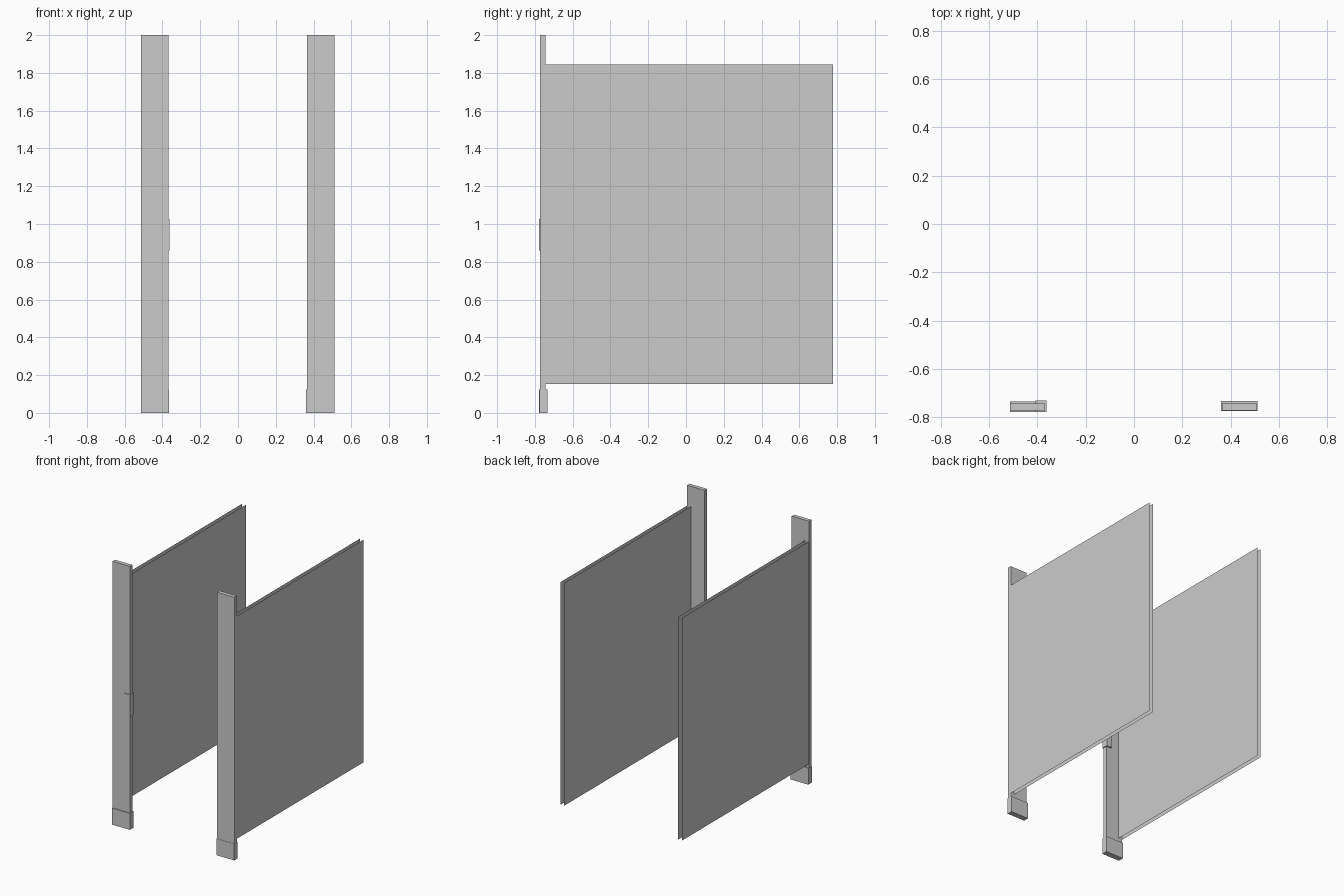
import bpy, bmesh

if "Cube" in bpy.data.objects:
    bpy.data.objects.remove(bpy.data.objects["Cube"])


def mesh_object(name, bm):
    mesh = bpy.data.meshes.new(name)
    bm.to_mesh(mesh)
    bm.free()
    obj = bpy.data.objects.new(name, mesh)
    bpy.context.collection.objects.link(obj)
    return obj


def box(name, x, y, z):
    """Box from (min, max) ranges."""
    bm = bmesh.new()
    bmesh.ops.create_cube(bm, size=1)
    for v in bm.verts:
        v.co = [r[0] + (c + 0.5) * (r[1] - r[0]) for c, r in zip(v.co, (x, y, z))]
    return mesh_object(name, bm)


def sheets(name, x, y, z):
    """Two parallel skins facing away from each other, with open rims."""
    bm = bmesh.new()
    corners = [(y[0], z[0]), (y[1], z[0]), (y[1], z[1]), (y[0], z[1])]
    bm.faces.new([bm.verts.new((x[1], a, b)) for a, b in corners])
    bm.faces.new([bm.verts.new((x[0], a, b)) for a, b in reversed(corners)])
    return mesh_object(name, bm)


# Front posts
box("left_post", (-0.513, -0.369), (-0.773, -0.743), (0, 2))
box("right_post", (0.364, 0.51), (-0.773, -0.743), (0, 2))

# Floor shoes wrapped around the post feet
box("left_shoe", (-0.514, -0.364), (-0.779, -0.735), (0, 0.125))
box("right_shoe", (0.36, 0.511), (-0.775, -0.734), (0, 0.125))

# Side panels: pairs of thin skins behind the posts
for side, x in (("left", (-0.511, -0.48)), ("right", (0.48, 0.51))):
    sheets(side + "_panel", x, (-0.743, 0.779), (0.152, 1.845))

# Door keeper clasping the inner edge of the left post
box("door_keeper", (-0.409, -0.363), (-0.779, -0.731), (0.86, 1.026))
